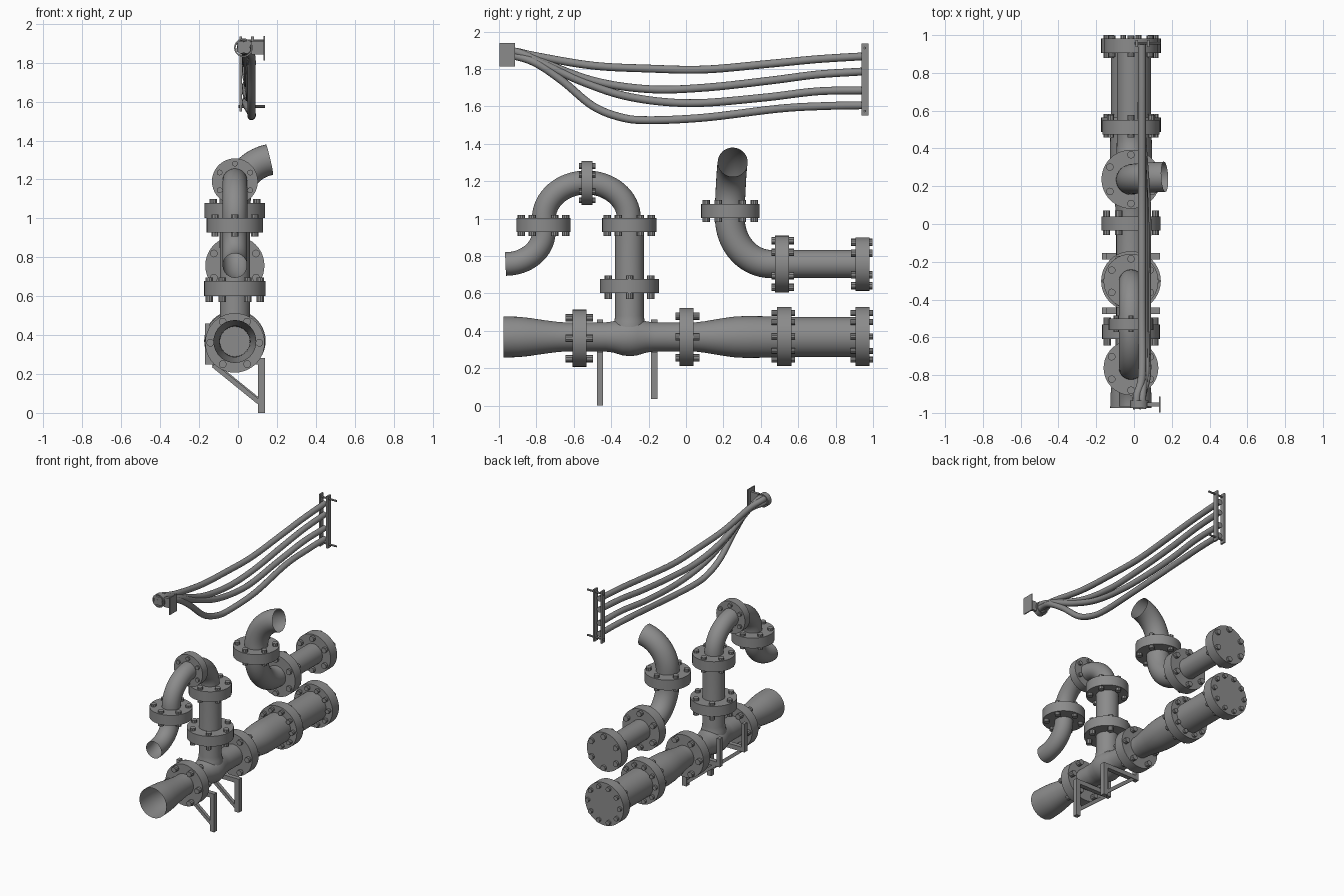
import bpy, bmesh
from math import sin, cos, pi, radians
from mathutils import Vector, Matrix

if "Cube" in bpy.data.objects:
    bpy.data.objects.remove(bpy.data.objects["Cube"])

CX = -0.016   # pipework axis in x
steel = bpy.data.materials.new("dark_steel")
steel.diffuse_color = (0.26, 0.26, 0.26, 1)
steel.use_nodes = True
steel.node_tree.nodes["Principled BSDF"].inputs["Base Color"].default_value = steel.diffuse_color


def finish(bm, name, smooth=True):
    bmesh.ops.recalc_face_normals(bm, faces=bm.faces)
    me = bpy.data.meshes.new(name)
    bm.to_mesh(me)
    bm.free()
    me.materials.append(steel)
    ob = bpy.data.objects.new(name, me)
    bpy.context.collection.objects.link(ob)
    if smooth:
        bpy.ops.object.select_all(action='DESELECT')
        ob.select_set(True)
        bpy.context.view_layer.objects.active = ob
        bpy.ops.object.shade_smooth_by_angle(angle=radians(35))
    return ob


def tube(name, pts, radii, n=32, caps=False):
    """Sweep a circle along points, one radius (or a list)."""
    pts = [Vector(p) for p in pts]
    if not isinstance(radii, (list, tuple)):
        radii = [radii] * len(pts)
    bm = bmesh.new()
    rings, side, last = [], None, len(pts) - 1
    for i, p in enumerate(pts):
        t = (pts[min(i + 1, last)] - pts[max(i - 1, 0)]).normalized()
        if side is None:
            side = t.orthogonal()
        side = (side - t * side.dot(t)).normalized()
        up = t.cross(side)
        rings.append([bm.verts.new(p + radii[i] * (side * cos(2 * pi * k / n) + up * sin(2 * pi * k / n)))
                      for k in range(n)])
    for a, b in zip(rings, rings[1:]):
        for k in range(n):
            bm.faces.new((a[k], a[(k + 1) % n], b[(k + 1) % n], b[k]))
    if caps:
        bm.faces.new(rings[0])
        bm.faces.new(rings[-1])
    return finish(bm, name)


def lathe_y(name, z, profile):
    return tube(name, [(CX, y, z) for y, r in profile], [r for y, r in profile], 40)


def arc(cy, cz, a, b, t0, t1, steps=16):
    """Elliptical bend in the y-z plane, angles in degrees."""
    return [(CX, cy + a * cos(radians(t0 + (t1 - t0) * i / steps)),
             cz + b * sin(radians(t0 + (t1 - t0) * i / steps))) for i in range(steps + 1)]


def flange(name, y, z, axis, r, count, phase=0, half=0.038, low=0.032, high=0.02, br=0.02):
    """Disc with bolts running through; local z is the pipe axis."""
    bm = bmesh.new()
    bmesh.ops.create_cone(bm, cap_ends=True, segments=40, radius1=r, radius2=r, depth=2 * half)
    for i in range(count):
        a = radians(phase) + 2 * pi * i / count
        m = Matrix.Translation((cos(a) * (r - 0.027), sin(a) * (r - 0.027), (high - low) / 2))
        bmesh.ops.create_cone(bm, cap_ends=True, segments=10, radius1=br, radius2=br,
                              depth=2 * half + low + high, matrix=m)
    rot = Matrix.Rotation(-pi / 2, 4, 'X') if axis == 'y' else Matrix()
    bm.transform(Matrix.Translation((CX, y, z)) @ rot)
    finish(bm, name)


def box(name, lo, hi):
    bm = bmesh.new()
    bmesh.ops.create_cube(bm, size=1)
    lo, hi = Vector(lo), Vector(hi)
    for v in bm.verts:
        v.co = (lo + hi) / 2 + Vector([c * d for c, d in zip(v.co, hi - lo)])
    return finish(bm, name, False)


def spline(pts, steps=8):
    """Catmull-Rom through the points."""
    p = [Vector(q) for q in pts]
    p = [2 * p[0] - p[1]] + p + [2 * p[-1] - p[-2]]
    out = []
    for i in range(1, len(p) - 2):
        a, b, c, d = p[i - 1:i + 3]
        for s in range(steps):
            t = s / steps
            out.append(0.5 * (2 * b + (c - a) * t + (2 * a - 5 * b + 4 * c - d) * t * t
                              + (3 * b - a - 3 * c + d) * t ** 3))
    return out + [p[-2]]


# main lower pipe with reducers, and the tee body
MZ = 0.367
lathe_y("main_inlet_reducer", MZ, [(-0.975, 0.11), (-0.9, 0.108), (-0.84, 0.102), (-0.76, 0.09),
                                   (-0.69, 0.081), (-0.64, 0.077), (-0.57, 0.076)])
lathe_y("tee_body", MZ, [(-0.57, 0.078), (-0.43, 0.078), (-0.39, 0.083), (-0.34, 0.098), (-0.30, 0.103),
                         (-0.26, 0.098), (-0.21, 0.083), (-0.17, 0.078), (0.0, 0.078)])
lathe_y("main_expander", MZ, [(0.0, 0.078), (0.05, 0.078), (0.1, 0.084), (0.2, 0.101), (0.26, 0.109),
                              (0.32, 0.112), (0.4, 0.111), (0.53, 0.108)])
lathe_y("main_outlet_pipe", MZ, [(0.53, 0.107), (0.94, 0.107)])
flange("main_flange_front", -0.57, MZ - 0.007, 'y', 0.153, 6, 0, low=0.036, high=0.036)
flange("main_flange_middle", 0.003, MZ, 'y', 0.156, 6, 0, low=0.022, high=0.03)
flange("main_flange_rear", 0.525, MZ + 0.003, 'y', 0.158, 10, 0, low=0.03, high=0.02, br=0.016)
flange("main_end_flange", 0.943, MZ + 0.003, 'y', 0.158, 10, 0, low=0.026, high=0.019, br=0.016)

# tee riser
tube("tee_riser", [(CX, -0.302, z) for z in (0.38, 0.43, 0.45, 0.48, 0.965)],
     [0.087, 0.087, 0.081, 0.077, 0.077])
flange("riser_flange_lower", -0.302, 0.64, 'z', 0.158, 6, 0, high=0.018)
flange("riser_flange_upper", -0.303, 0.965, 'z', 0.145, 6, 90, high=0.016, low=0.02)

# return bend and drop elbow
tube("return_bend", [(CX, -0.305, 0.96)] + arc(-0.5325, 1.0, 0.2275, 0.193, 0, 180, 32)
     + [(CX, -0.76, 0.96)], 0.064)
flange("bend_flange", -0.53, 1.19, 'y', 0.118, 6, 30, half=0.03, low=0.012, high=0.016, br=0.015)
flange("drop_flange", -0.762, 0.965, 'z', 0.145, 6, 90, high=0.016, low=0.02)
tube("drop_elbow", [(CX, -0.76, 0.96)] + arc(-0.965, 0.93, 0.205, 0.173, 0, -90), 0.063)

# upper rear line: straight pipe, elbow up, then elbow to the side
RZ = 0.757
lathe_y("rear_pipe", RZ, [(0.5, 0.075), (0.94, 0.075)])
flange("rear_end_flange", 0.943, RZ, 'y', 0.143, 6, 30, low=0.022, high=0.017)
flange("rear_flange", 0.513, RZ, 'y', 0.152, 6, 30, low=0.018, high=0.026)
tube("rear_elbow", [(CX, 0.235, 1.04)] + arc(0.455, 1.0, 0.22, 0.243, 180, 270)
     + [(CX, 0.52, RZ)], [0.08] + [0.08 - 0.005 * i / 16 for i in range(17)] + [0.075])
flange("rear_riser_flange", 0.237, 1.04, 'z', 0.156, 6, 90, high=0.022, low=0.02)
side = [(0.20 - 0.215 * cos(radians(t)), 0.235 + 0.015 * t / 80, 1.08 + 0.225 * sin(radians(t)))
        for t in range(0, 81, 5)]
tube("side_outlet_elbow", [(CX, 0.235, 1.03)] + side, 0.08)

# two wall brackets under the tee
for i, (y, bottom) in enumerate(((-0.46, 0.0), (-0.17, 0.035))):
    y0, y1 = y - 0.017, y + 0.017
    tag = "support_%d_" % (i + 1)
    box(tag + "wall_post", (0.104, y0, bottom), (0.138, y1, 0.283))
    box(tag + "crossbar", (-0.17, y0, 0.25), (0.12, y1, 0.283))
    box(tag + "back_upright", (-0.17, y0, 0.25), (-0.145, y1, 0.46))
    brace = box(tag + "brace", (-0.15, y - 0.012, -0.012), (0.15, y + 0.012, 0.012))
    brace.matrix_world = Matrix.Translation((-0.01, 0, 0.15 + bottom / 4)) @ Matrix.Rotation(radians(39), 4, 'Y')

# hanging cables, gathered at the front clamp and spread at the rear rack
sags = [
    [(-0.8, 1.868), (-0.5, 1.818), (-0.2, 1.802), (0.1, 1.797), (0.45, 1.828), (0.7, 1.852), (0.955, 1.868)],
    [(-0.8, 1.85), (-0.5, 1.738), (-0.2, 1.692), (0.1, 1.70), (0.45, 1.738), (0.7, 1.77), (0.955, 1.787)],
    [(-0.8, 1.842), (-0.55, 1.73), (-0.3, 1.65), (0.02, 1.617), (0.4, 1.645), (0.7, 1.68), (0.955, 1.686)],
    [(-0.8, 1.83), (-0.66, 1.735), (-0.5, 1.603), (-0.35, 1.542), (-0.2, 1.526), (0.1, 1.54), (0.5, 1.588),
     (0.75, 1.602), (0.955, 1.606)],
]
for i, s in enumerate(sags):
    dx, dz = (0.014 if i % 2 else -0.014), (0.012 if i < 2 else -0.012)
    start = [(0.03 + dx, y, 1.88 + dz) for y in (-0.98, -0.91)]
    path = start + [(0.042 + (0.009 * i if y < 0.4 else 0), y, z) for y, z in s]
    tube("cable_%d" % (i + 1), spline(path), 0.021, 14, True)

# front clamp: band, arm and wall plate
prof = [(-0.975, 0.04), (-0.975, 0.048), (-0.935, 0.048), (-0.935, 0.04), (-0.975, 0.04)]
bm = bmesh.new()
vs = [bm.verts.new((0.028 + r, y, 1.877)) for y, r in prof]
es = [bm.edges.new(e) for e in zip(vs, vs[1:])]
bmesh.ops.spin(bm, geom=vs + es, cent=(0.028, 0, 1.877), axis=(0, 1, 0), angle=2 * pi, steps=28)
bmesh.ops.remove_doubles(bm, verts=bm.verts, dist=0.0005)
finish(bm, "clamp_band")
box("clamp_arm", (0.07, -0.965, 1.842), (0.135, -0.945, 1.912))
box("clamp_wall_plate", (0.132, -0.998, 1.812), (0.14, -0.913, 1.938))

# rear rack: two upright bars clamping the cables, with through bolts
for name, x in (("rack_bar_outer", 0.008), ("rack_bar_wall", 0.068)):
    box(name, (x, 0.937, 1.55), (x + 0.013, 0.975, 1.936))
for i, z in enumerate((1.575, 1.912)):
    tube("rack_bolt_%d" % (i + 1), [(0.002, 0.956, z), (0.14, 0.956, z)], 0.007, 10, True)
